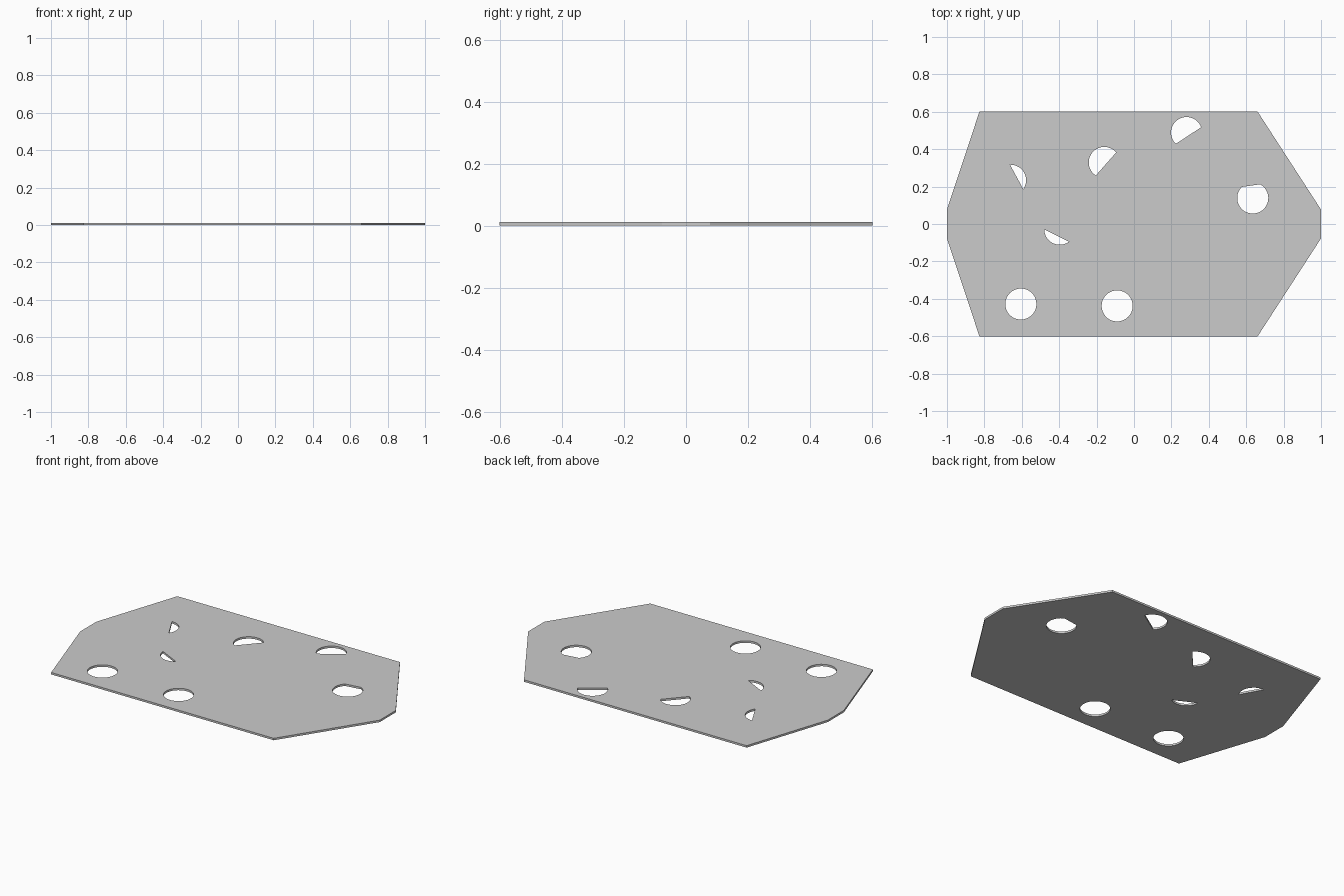
import bpy
from math import radians, cos, sin

if "Cube" in bpy.data.objects:
    bpy.data.objects.remove(bpy.data.objects["Cube"])

THICK = 0.012
R = 0.083

curve = bpy.data.curves.new("perforated_plate", "CURVE")
curve.dimensions = "2D"
curve.fill_mode = "BOTH"
curve.extrude = THICK / 2


def loop(points):
    s = curve.splines.new("POLY")
    s.points.add(len(points) - 1)
    for p, (x, y) in zip(s.points, points):
        p.co = (x, y, 0, 1)
    s.use_cyclic_u = True


def hole(cx, cy, start=0, end=360):
    """Round hole, or an arc closed by a straight chord."""
    full = end - start == 360
    n = max(16, round((end - start) / 7.5))
    pts = []
    for i in range(n if full else n + 1):
        a = radians(start + (end - start) * i / n)
        pts.append((cx + R * cos(a), cy + R * sin(a)))
    loop(pts)


# Plate outline, mirrored front to back
half = [(-1, 0.077), (-0.826, 0.602), (0.66, 0.602), (1, 0.077)]
loop(half + [(x, -y) for x, y in reversed(half)])

# Round holes
hole(-0.605, -0.428)
hole(-0.09, -0.438)

# Holes with one flat side
hole(0.635, 0.139, 134.5, 422)
hole(0.281, 0.489, 20, 226.5)
hole(-0.159, 0.329, 40, 237)
hole(-0.66, 0.234, -35, 92)
hole(-0.397, -0.028, 180, 306)

# Plate object, turned into a mesh
plate = bpy.data.objects.new("perforated_plate", curve)
plate.location.z = THICK / 2
bpy.context.collection.objects.link(plate)
bpy.context.view_layer.objects.active = plate
plate.select_set(True)
bpy.ops.object.convert(target="MESH")
bpy.ops.object.shade_flat()
